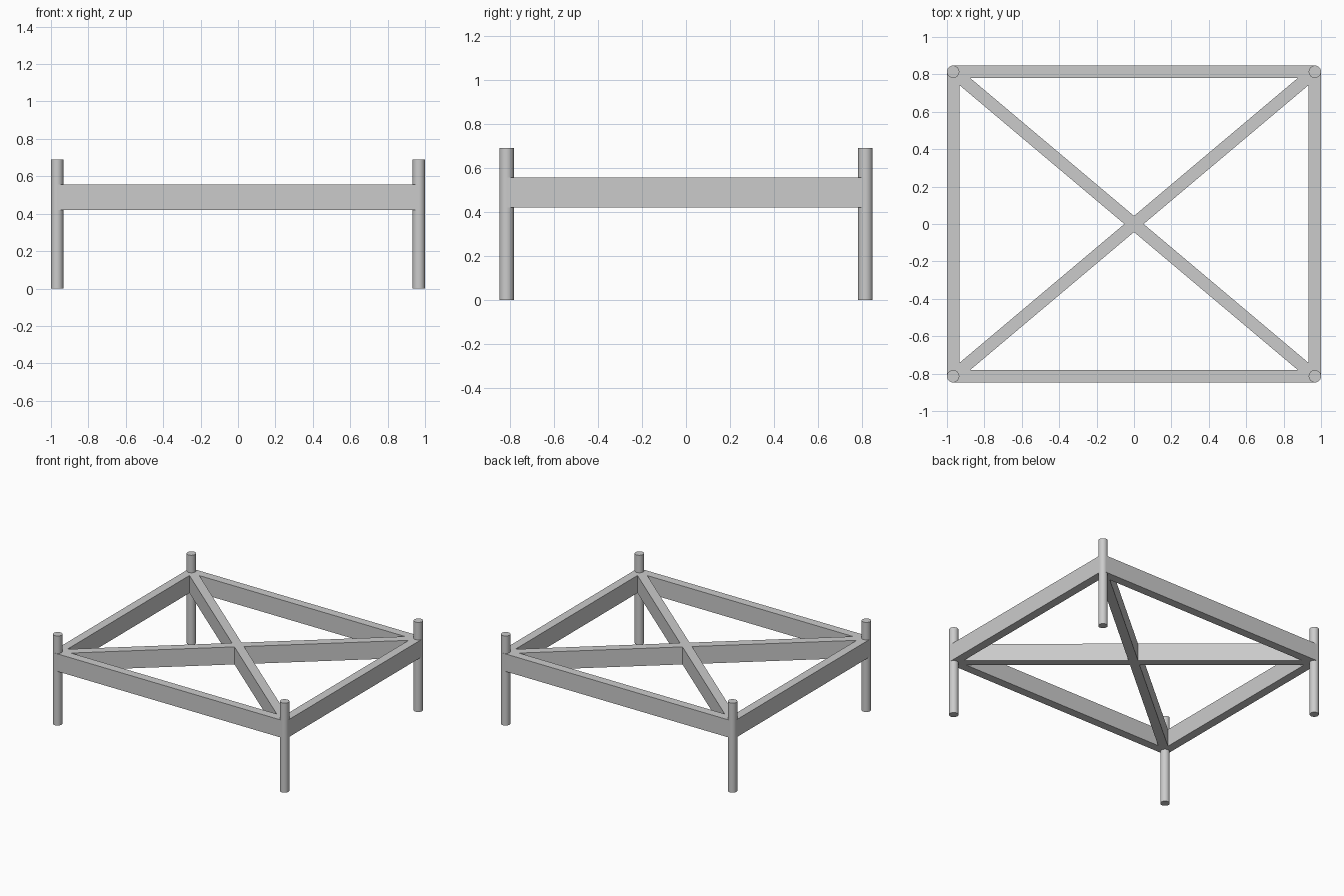
import bpy
import math
from mathutils import Vector

cube = bpy.data.objects.get("Cube")
if cube:
    bpy.data.objects.remove(cube, do_unlink=True)

X, Y = 0.967, 0.814              # post centres
RADIUS, POST_H = 0.033, 0.69
RAIL_LOW, RAIL_HIGH = 0.42, 0.555

grey = bpy.data.materials.new("plain grey")
grey.use_nodes = True
colour = (0.6, 0.6, 0.6, 1)
grey.diffuse_color = colour
grey.node_tree.nodes["Principled BSDF"].inputs["Base Color"].default_value = colour


def post(name, x, y):
    bpy.ops.mesh.primitive_cylinder_add(
        vertices=48, radius=RADIUS, depth=POST_H, location=(x, y, POST_H / 2))
    obj = bpy.context.object
    obj.name = name
    obj.data.materials.append(grey)
    bpy.ops.object.shade_smooth_by_angle(angle=math.radians(30))


def rail(name, start, end):
    """Upright board running between two post centres."""
    a, b = Vector(start), Vector(end)
    run, mid = b - a, (a + b) / 2
    bpy.ops.mesh.primitive_cube_add(
        size=1, location=(mid.x, mid.y, (RAIL_LOW + RAIL_HIGH) / 2),
        rotation=(0, 0, math.atan2(run.y, run.x)))
    obj = bpy.context.object
    obj.name = name
    obj.scale = (run.length, 2 * RADIUS, RAIL_HIGH - RAIL_LOW)
    bpy.ops.object.transform_apply(location=False, rotation=False, scale=True)
    obj.data.materials.append(grey)


# Corner posts
corners = {"front_right": (-X, -Y), "front_left": (X, -Y),
           "back_left": (X, Y), "back_right": (-X, Y)}
for corner, (x, y) in corners.items():
    post(corner + "_post", x, y)

# Outer rails and crossed braces
for name, a, b in (
        ("front_rail", "front_right", "front_left"),
        ("back_rail", "back_right", "back_left"),
        ("left_rail", "front_left", "back_left"),
        ("right_rail", "front_right", "back_right"),
        ("rising_brace", "front_right", "back_left"),
        ("falling_brace", "front_left", "back_right")):
    rail(name, corners[a], corners[b])
